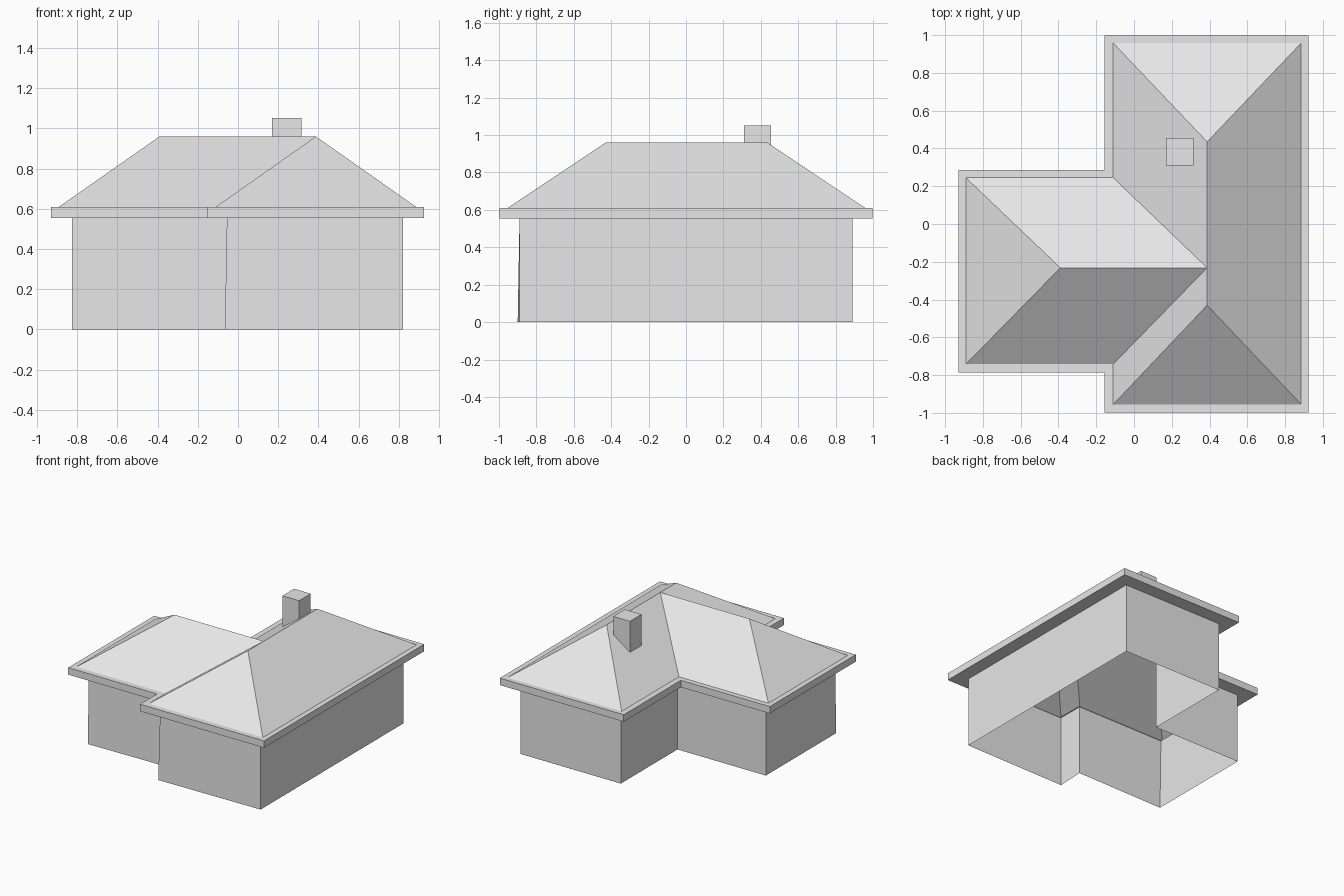
import bpy

if "Cube" in bpy.data.objects:
    bpy.data.objects.remove(bpy.data.objects["Cube"])

grey = bpy.data.materials.new("plain grey")
grey.diffuse_color = (0.8, 0.8, 0.8, 1)
grey.use_nodes = True
grey.node_tree.nodes["Principled BSDF"].inputs["Base Color"].default_value = grey.diffuse_color


def make(name, verts, faces):
    mesh = bpy.data.meshes.new(name)
    mesh.from_pydata(verts, [], faces)
    mesh.materials.append(grey)
    obj = bpy.data.objects.new(name, mesh)
    bpy.context.collection.objects.link(obj)
    return obj


def outline(x0, x1, x2, y0, y1, y2, y3):
    """T-shaped plan, anticlockwise from the front left corner of the main block."""
    return [(x1, y0), (x2, y0), (x2, y3), (x1, y3),
            (x1, y2), (x0, y2), (x0, y1), (x1, y1)]


def loft(name, rings):
    """Open shell of quads through a list of (outline, height) rings."""
    n = len(rings[0][0])
    verts = [(x, y, z) for pts, z in rings for x, y in pts]
    faces = [(r * n + i, r * n + (i + 1) % n,
              (r + 1) * n + (i + 1) % n, (r + 1) * n + i)
             for r in range(len(rings) - 1) for i in range(n)]
    return make(name, verts, faces)


EAVE_LOW, EAVE_TOP, RIDGE = 0.555, 0.61, 0.96
wall = outline(-0.825, -0.055, 0.82, -0.89, -0.68, 0.185, 0.89)
eave = outline(-0.93, -0.155, 0.925, -0.997, -0.785, 0.285, 0.997)
rim = outline(-0.89, -0.11, 0.885, -0.955, -0.742, 0.245, 0.958)

# Walls, open underneath, with one slightly splayed front corner
foot = list(wall)
foot[0] = (-0.065, -0.9)
foot[6] = (-0.825, -0.69)
loft("walls", [(foot, 0), (wall, EAVE_LOW)])

# Eaves: soffit, fascia and flat top edge
loft("eaves", [(wall, EAVE_LOW), (eave, EAVE_LOW), (eave, EAVE_TOP), (rim, EAVE_TOP)])

# Hipped roof: main ridge (8 front, 9 back), junction 10, wing ridge end 11
ridge = [(0.387, -0.43), (0.387, 0.435), (0.387, -0.232), (-0.39, -0.232)]
make("roof",
     [(x, y, EAVE_TOP) for x, y in rim] + [(x, y, RIDGE) for x, y in ridge],
     [(0, 1, 8), (1, 2, 9, 10, 8), (2, 3, 9), (3, 4, 10, 9),
      (4, 5, 11, 10), (5, 6, 11), (6, 7, 10, 11), (7, 0, 8, 10)])

# Chimney, its foot cut along the left roof slope
cx0, cx1, cy0, cy1 = 0.17, 0.315, 0.31, 0.455
plan = [(cx0, cy0), (cx1, cy0), (cx1, cy1), (cx0, cy1)]
slope = (RIDGE - EAVE_TOP) / (0.387 + 0.11)
make("chimney",
     [(x, y, EAVE_TOP + (x + 0.11) * slope) for x, y in plan]
     + [(x, y, 1.052) for x, y in plan],
     [(i, (i + 1) % 4, (i + 1) % 4 + 4, i + 4) for i in range(4)] + [(4, 5, 6, 7)])
